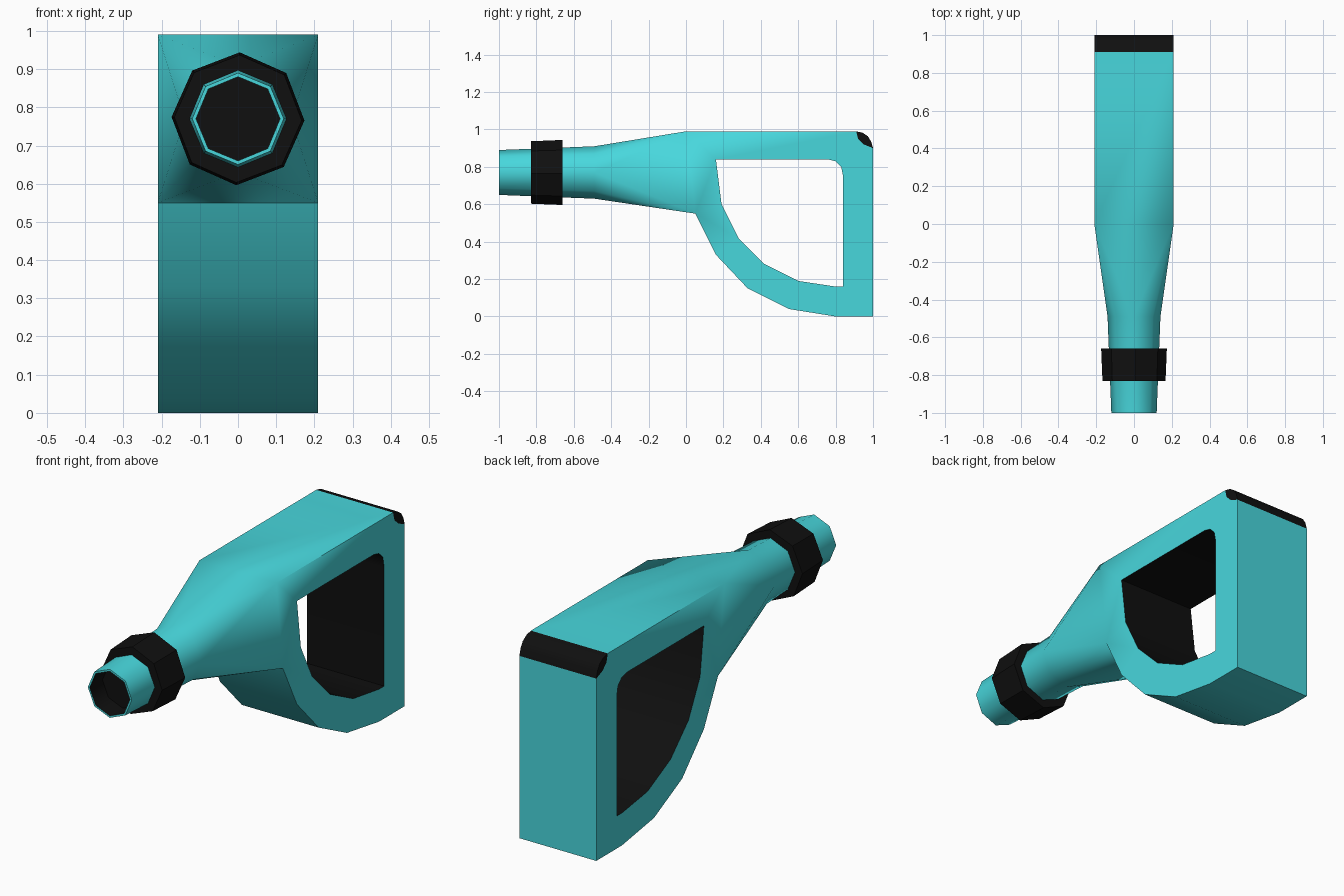
import bpy, bmesh, math

if "Cube" in bpy.data.objects:
    bpy.data.objects.remove(bpy.data.objects["Cube"])

HALF = 0.21      # half width of the body
AXIS_Z = 0.77    # height of the neck axis


def material(name, rgb):
    m = bpy.data.materials.new(name)
    m.diffuse_color = (*rgb, 1)
    m.use_nodes = True
    m.node_tree.nodes["Principled BSDF"].inputs["Base Color"].default_value = m.diffuse_color
    return m


TEAL = material("teal", (0.064, 0.68, 0.72))
BLACK = material("black", (0.005, 0.005, 0.005))


def finish(name, bm, mats, angle):
    bmesh.ops.recalc_face_normals(bm, faces=bm.faces[:])
    mesh = bpy.data.meshes.new(name)
    bm.to_mesh(mesh)
    bm.free()
    for m in mats:
        mesh.materials.append(m)
    mesh.shade_smooth()
    mesh.set_sharp_from_angle(angle=math.radians(angle))
    ob = bpy.data.objects.new(name, mesh)
    bpy.context.collection.objects.link(ob)
    return ob


def ring(bm, y, r, turn=0.0):
    """Eight-sided ring around the neck axis, first vertex on top."""
    return [bm.verts.new((r * math.sin(a), y, AXIS_Z + r * math.cos(a)))
            for a in (math.tau * i / 8 + turn for i in range(8))]


def bridge(bm, a, b, mat=0, skip=()):
    n = len(a)
    for i in range(n):
        if i not in skip:
            f = bm.faces.new((a[i], a[(i + 1) % n], b[(i + 1) % n], b[i]))
            f.material_index = mat


def loop(bm, x, pts):
    return [bm.verts.new((x, y, z)) for y, z in pts]


def loop_edges(bm, vs):
    out = []
    for i, v in enumerate(vs):
        w = vs[(i + 1) % len(vs)]
        out.append(bm.edges.get((v, w)) or bm.edges.new((v, w)))
    return out


# Side profiles (y, z)
notch = [(0.91, 0.99), (0.92, 0.95), (0.95, 0.92), (1, 0.90)]
outer = [(0, 0.99)] + notch + [(1, 0), (0.80, 0), (0.55, 0.04),
         (0.33, 0.15), (0.16, 0.33), (0.05, 0.55)]
hole = [(0.16, 0.84), (0.76, 0.84), (0.80, 0.83), (0.83, 0.80), (0.84, 0.75),
        (0.84, 0.16), (0.80, 0.16), (0.60, 0.19), (0.42, 0.28),
        (0.28, 0.42), (0.19, 0.60)]

# Body: looped handle, black inside the loop, open where the neck joins
bm = bmesh.new()
left_o, right_o = loop(bm, -HALF, outer), loop(bm, HALF, outer)
left_h, right_h = loop(bm, -HALF, hole), loop(bm, HALF, hole)
for o, h in ((left_o, left_h), (right_o, right_h)):
    bmesh.ops.triangle_fill(bm, use_beauty=True,
                            edges=loop_edges(bm, o) + loop_edges(bm, h))
bridge(bm, left_o, right_o, skip=(len(outer) - 1,))
bridge(bm, left_h, right_h, mat=1)

# Neck: tapering octagon blended into the four body corners
base = ring(bm, -0.49, 0.14)
corners = [right_o[0], right_o[-1], left_o[-1], left_o[0]]
for i, c in enumerate(corners):
    d = base[2 * i + 1]
    before, after = base[2 * i], base[(2 * i + 2) % 8]
    bm.faces.new((before, d, c))
    bm.faces.new((d, after, c))
    bm.faces.new((after, corners[(i + 1) % 4], c))
tip = ring(bm, -1, 0.12)
bridge(bm, base, tip)

# Nozzle mouth: thin rim and black recess
rim = ring(bm, -1, 0.11)
bridge(bm, tip, rim)
back = ring(bm, -0.9, 0.11)
bridge(bm, rim, back, mat=1)
bm.faces.new(back).material_index = 1
finish("body_and_neck", bm, (TEAL, BLACK), 50)

# Collar around the neck, slightly flared to the back
bm = bmesh.new()
turn = math.radians(1.5)
rings = [ring(bm, y, r, turn) for y, r in
         ((-0.83, 0.12), (-0.83, 0.167), (-0.66, 0.174), (-0.66, 0.12))]
for i in range(4):
    bridge(bm, rings[i], rings[(i + 1) % 4])
finish("neck_collar", bm, (BLACK,), 30)

# Rounded button filling the notch in the rear top corner
bm = bmesh.new()
button = notch + [(0.99, 0.935), (0.973, 0.963), (0.945, 0.982)]
l, r = loop(bm, -HALF, button), loop(bm, HALF, button)
bridge(bm, l, r)
for vs in (l, r):
    bmesh.ops.triangle_fill(bm, use_beauty=True, edges=loop_edges(bm, vs))
finish("corner_button", bm, (BLACK,), 40)
